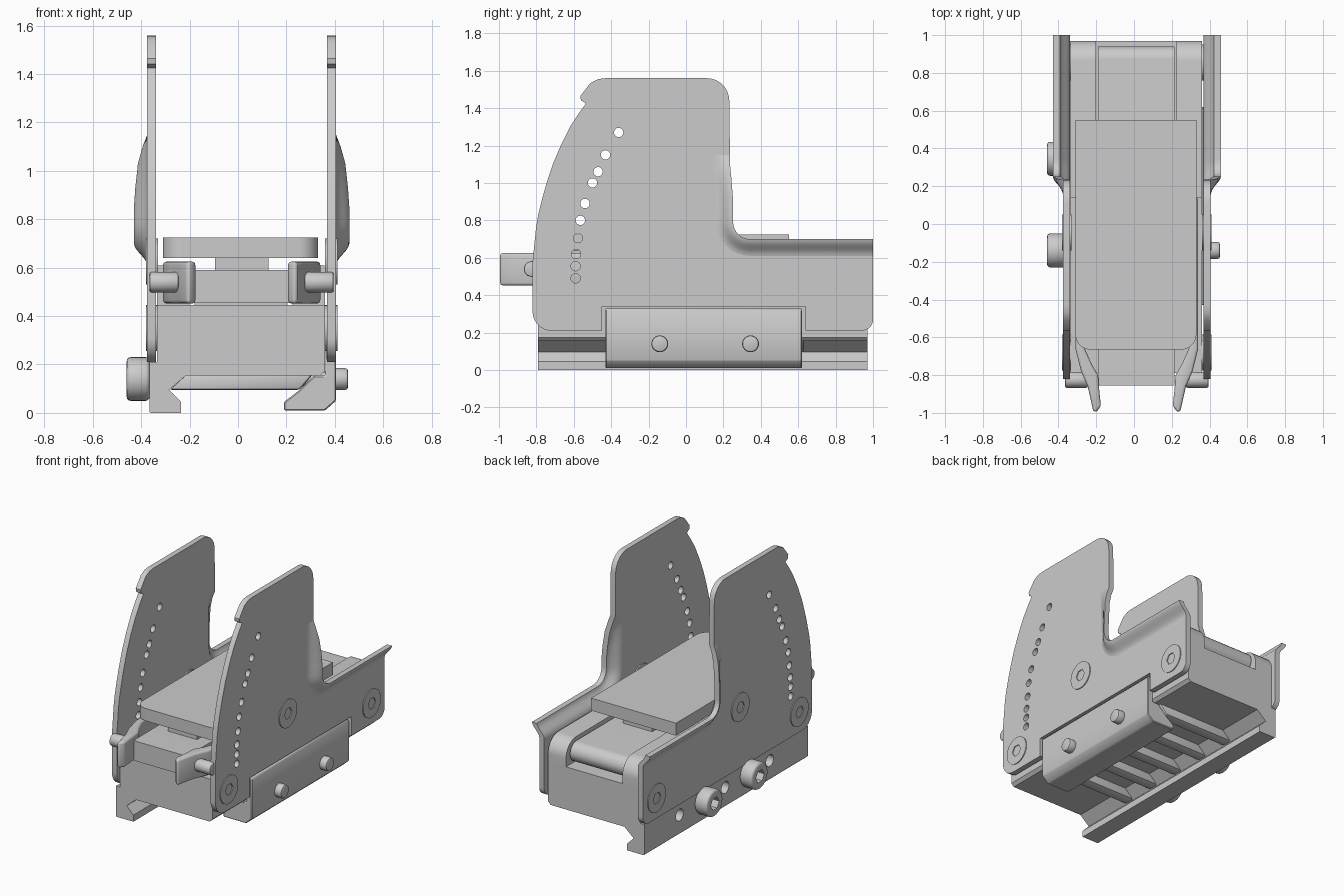
import bpy, bmesh
from math import sin, cos, pi
from mathutils import Vector

if "Cube" in bpy.data.objects:
    bpy.data.objects.remove(bpy.data.objects["Cube"])

CX = 0.015  # symmetry plane of the paired parts


def finish(name, bm):
    bmesh.ops.recalc_face_normals(bm, faces=bm.faces[:])
    me = bpy.data.meshes.new(name)
    bm.to_mesh(me)
    bm.free()
    ob = bpy.data.objects.new(name, me)
    bpy.context.collection.objects.link(ob)
    return ob


def activate(ob):
    bpy.ops.object.select_all(action='DESELECT')
    ob.select_set(True)
    bpy.context.view_layer.objects.active = ob


def smooth(ob):
    activate(ob)
    bpy.ops.object.shade_smooth_by_angle(angle=0.6)
    return ob


def bevel(ob, w, seg=2):
    m = ob.modifiers.new("bevel", 'BEVEL')
    m.width, m.segments, m.limit_method, m.angle_limit = w, seg, 'ANGLE', 0.7
    activate(ob)
    bpy.ops.object.modifier_apply(modifier=m.name)
    return ob


def cut(ob, *cutters):
    for c in cutters:
        c.hide_render = True
        m = ob.modifiers.new("cut", 'BOOLEAN')
        m.operation, m.object, m.solver = 'DIFFERENCE', c, 'EXACT'
        activate(ob)
        bpy.ops.object.modifier_apply(modifier=m.name)
        bpy.data.objects.remove(c)
    return ob


def rounded(pts, seg=7):
    """Outline points (a, b) or (a, b, radius) -> outline with filleted corners."""
    out, n = [], len(pts)
    for i, p in enumerate(pts):
        c = Vector(p[:2])
        if len(p) == 2:
            out.append(tuple(c))
            continue
        u = (Vector(pts[i - 1][:2]) - c).normalized()
        v = (Vector(pts[(i + 1) % n][:2]) - c).normalized()
        half = u.angle(v) / 2
        d = p[2] / (sin(half) / cos(half))
        mid = c + (u + v).normalized() * (p[2] / sin(half))
        a, b = c + u * d - mid, c + v * d - mid
        out += [tuple(mid + a.lerp(b, k / seg).normalized() * p[2]) for k in range(seg + 1)]
    return out


def prism(name, pts, axis, lo, hi):
    """Extrude a 2D outline along an axis."""
    put = {'x': lambda a, b, t: (t, a, b), 'y': lambda a, b, t: (a, t, b),
           'z': lambda a, b, t: (a, b, t)}[axis]
    bm = bmesh.new()
    f = bm.faces.new([bm.verts.new(put(a, b, lo)) for a, b in pts])
    g = bmesh.ops.extrude_face_region(bm, geom=[f])['geom']
    bmesh.ops.translate(bm, verts=[v for v in g if isinstance(v, bmesh.types.BMVert)],
                        vec=put(0, 0, hi - lo))
    return finish(name, bm)


def rod(name, y, z, r, lo, hi, n=32):
    return prism(name, [(y + r * cos(2 * pi * k / n), z + r * sin(2 * pi * k / n))
                        for k in range(n)], 'x', lo, hi)


def box(name, x0, x1, y0, y1, z0, z1):
    return prism(name, [(x0, y0), (x1, y0), (x1, y1), (x0, y1)], 'z', z0, z1)


# Base body with fixed dovetail jaw on the left
body = prism("base_body", [
    (-.365, .005), (-.36, 0), (-.235, 0), (-.235, .045), (-.285, .095), (-.215, .155), (.34, .155),
    (.36, .175), (.36, .445), (-.335, .445), (-.335, .21), (-.365, .21)], 'y', -.79, .97)
cut(body, *[rod("hole", y, .13, .04, -.5, -.3) for y in (-.38, .1, .59)])
smooth(body)

# Cross lugs that drop into the rail slots
for i, y in enumerate((-.38, -.14, .1, .345, .59)):
    lug = prism("rail_lug", [(-.215, .16), (-.285, .095), (.255, .095), (.31, .16)],
                'y', y - .04, y + .04)
    smooth(bevel(lug, .012))

# Movable clamp jaw on the right
jaw = prism("clamp_jaw", [
    (.19, .01), (.36, .01), (.405, .05), (.405, .315), (.395, .33), (.361, .33), (.361, .154),
    (.315, .154), (.255, .095), (.19, .045)], 'y', -.43, .62)
smooth(bevel(jaw, .005, 1))

# Clamp screws: heads on the left, tips on the right
for y in (-.14, .345):
    head = bevel(rod("clamp_screw_head", y, .14, .09, -.46, -.365), .016, 3)
    smooth(cut(head, rod("socket", y, .14, .045, -.5, -.41, 6)))
    smooth(bevel(rod("clamp_screw_tip", y, .14, .045, .38, .455), .012))
    smooth(rod("clamp_screw_shaft", y, .14, .03, -.37, .4, 20))

# Rear posts with rounded back edge
for x0, x1 in ((-.335, -.2), (.225, .36)):
    smooth(prism("rear_post", rounded([(.14, .44), (.97, .44), (.97, .61, .11), (.14, .61)]),
                 'x', x0, x1))

# Centre bar with rounded rear roll
bar = prism("centre_bar", rounded([(-.855, .455), (.94, .455, .067), (.94, .59, .067),
                                   (-.855, .59)]), 'x', -.19, .215)
smooth(bar)
box("bar_shim", -.18, .205, -.76, .8, .44, .46)

# Top platform on its pedestal
smooth(prism("top_platform", rounded([(-.31, -.665, .08), (.33, -.665, .08), (.33, .55), (-.31, .55)]),
             'z', .64, .725))
box("platform_pedestal", -.095, .125, -.62, .5, .58, .645)

# L-shaped edge that flares outward: (y, z, inward normal, strength)
edge = [(.235, 1.15, -1, 0, 0), (.235, 1.1, -1, 0, .35), (.242, 1.03, -1, 0, .7),
        (.25, .93, -1, 0, .9), (.252, .85, -1, 0, 1)]
for k in range(9):
    a = pi + k * pi / 16
    edge.append((.342 + .09 * cos(a), .79 + .09 * sin(a), cos(a), sin(a), 1))
edge.append((1.0, .70, 0, -1, 1))
FW, IN, OUT = .09, .353, .39

hole_spots = [(-.36, 1.27), (-.43, 1.15), (-.47, 1.06), (-.5, 1.0), (-.54, .89), (-.565, .8),
              (-.577, .705), (-.588, .62), (-.59, .555), (-.59, .49)]
pivots = [(-.68, .35), (-.045, .625), (.855, .35)]

for side, s in (("left", -1), ("right", 1)):
    def span(d0, d1):
        return sorted((CX + s * d0, CX + s * d1))

    # Side plate (the right one is notched for the clamp jaw)
    notch = [(.64, .21), (.64, .34), (-.45, .34), (-.45, .21)] if s > 0 else []
    outline = [(-.82, .21, .1), (-.82, .58), (-.802, .76), (-.79, .83), (-.765, .93), (-.745, 1.0),
               (-.712, 1.1), (-.67, 1.2), (-.62, 1.3), (-.575, 1.37), (-.535, 1.425),
               (-.562, 1.442), (-.565, 1.465), (-.51, 1.535), (-.47, 1.555), (-.43, 1.56),
               (.23, 1.56, .12), (.235, 1.15)]
    outline += [(y + FW * ny, z + FW * nz) for y, z, ny, nz, _ in edge]
    outline += [(1.0, .21, .06)] + notch
    plate = prism(side + "_side_plate", rounded(outline), 'x', *span(IN, OUT))
    cut(plate, *[rod("hole", y, z, .025, *span(.2, .5), 20) for y, z in hole_spots])
    smooth(plate)

    # Flared lip lofted along the L-shaped edge
    bm = bmesh.new()
    loops = []
    for y, z, ny, nz, f in edge:
        rows = []
        for k in range(7):
            t = k / 6
            w = FW * (1 - t)
            rows.append((.055 * f * t * t * (3 - 2 * t), y + ny * w, z + nz * w))
        ring = [(OUT + d, a, b) for d, a, b in rows] + [(IN + d, a, b) for d, a, b in rows[::-1]]
        loops.append([bm.verts.new((CX + s * d, a, b)) for d, a, b in ring])
    for l0, l1 in zip(loops, loops[1:]):
        for k in range(len(l0)):
            j = (k + 1) % len(l0)
            bm.faces.new((l0[k], l0[j], l1[j], l1[k]))
    bm.faces.new(loops[0])
    bm.faces.new(loops[-1])
    smooth(finish(side + "_flared_lip", bm))

    # Flat socket screws holding the plate
    for y, z in pivots:
        screw = rod(side + "_plate_screw", y, z, .095, *span(.345, .396), 40)
        smooth(cut(screw, rod("socket", y, z, .04, *span(.365, .5), 6)))

    # Spring lever with finger tab, and its locking peg
    tab = [(.325, .14), (.325, -.66), (.295, -.78), (.26, -.86), (.232, -.985), (.218, -1.0),
           (.19, -.965), (.2, -.87), (.205, -.8), (.24, -.74), (.275, -.66), (.275, .14)]
    lever = prism(side + "_lever", [(CX + s * d, y) for d, y in tab], 'z', .452, .625)
    smooth(bevel(lever, .014, 3))
    smooth(bevel(rod(side + "_locking_peg", -.825, .54, .042, *span(.26, .38), 24), .008))
